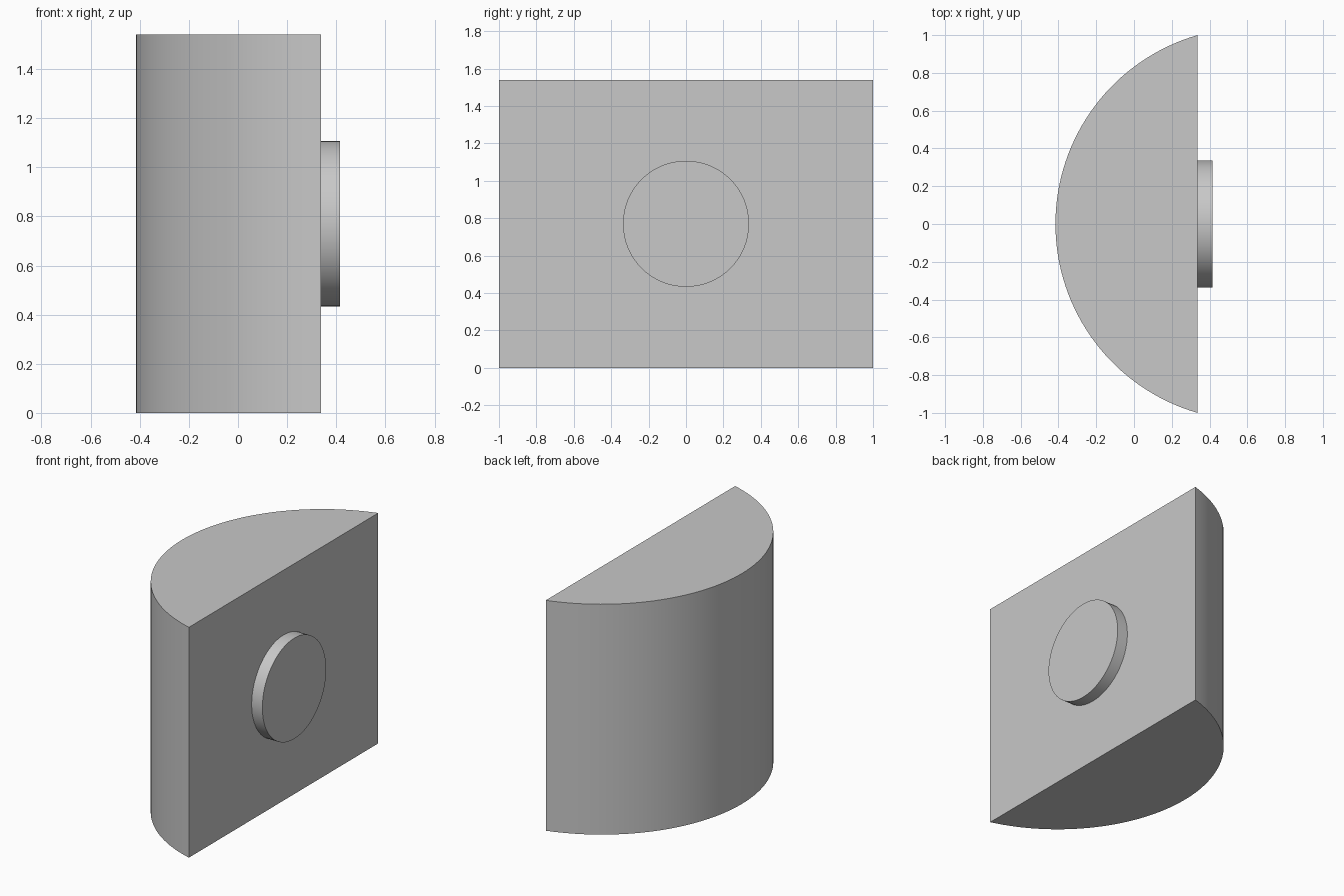
import bpy
import bmesh
from math import asin, sin, cos, pi, radians
from mathutils import Matrix, Vector

cube = bpy.data.objects.get("Cube")
if cube:
    bpy.data.objects.remove(cube, do_unlink=True)

HEIGHT = 1.54
BACK_X = 0.337      # flat mounting face
FRONT_X = -0.416    # outermost point of the curved side
DISC_R = 0.337
DISC_X = 0.416      # outer face of the disc

grey = bpy.data.materials.new("light grey")
grey.use_nodes = True
grey.diffuse_color = (0.58, 0.58, 0.58, 1)
grey.node_tree.nodes["Principled BSDF"].inputs["Base Color"].default_value = grey.diffuse_color


def extruded(name, profile, direction):
    """Solid prism from a closed profile, with smooth sides and sharp rims."""
    bm = bmesh.new()
    face = bm.faces.new([bm.verts.new(p) for p in profile])
    grown = bmesh.ops.extrude_face_region(bm, geom=[face], use_keep_orig=True)
    moved = [v for v in grown["geom"] if isinstance(v, bmesh.types.BMVert)]
    bmesh.ops.translate(bm, verts=moved, vec=direction)
    bmesh.ops.recalc_face_normals(bm, faces=bm.faces)
    mesh = bpy.data.meshes.new(name)
    bm.to_mesh(mesh)
    bm.free()
    mesh.materials.append(grey)
    obj = bpy.data.objects.new(name, mesh)
    bpy.context.collection.objects.link(obj)
    bpy.ops.object.select_all(action="DESELECT")
    obj.select_set(True)
    bpy.context.view_layer.objects.active = obj
    bpy.ops.object.shade_smooth_by_angle(angle=radians(30))
    return obj


# Body: circular segment with a chord of 2 units
depth = BACK_X - FRONT_X
radius = (1 + depth ** 2) / (2 * depth)
half = asin(1 / radius)
steps = 64
angles = [half * (2 * i / steps - 1) for i in range(steps + 1)]
centre_x = FRONT_X + radius
arc = [(centre_x - radius * cos(a), radius * sin(a), 0) for a in angles]
extruded("curved_body", arc, Vector((0, 0, HEIGHT)))

# Round disc standing proud of the flat face
turns = [2 * pi * i / 64 for i in range(64)]
ring = [(BACK_X, DISC_R * cos(a), HEIGHT / 2 + DISC_R * sin(a)) for a in turns]
extruded("round_disc", ring, Vector((DISC_X - BACK_X, 0, 0)))
